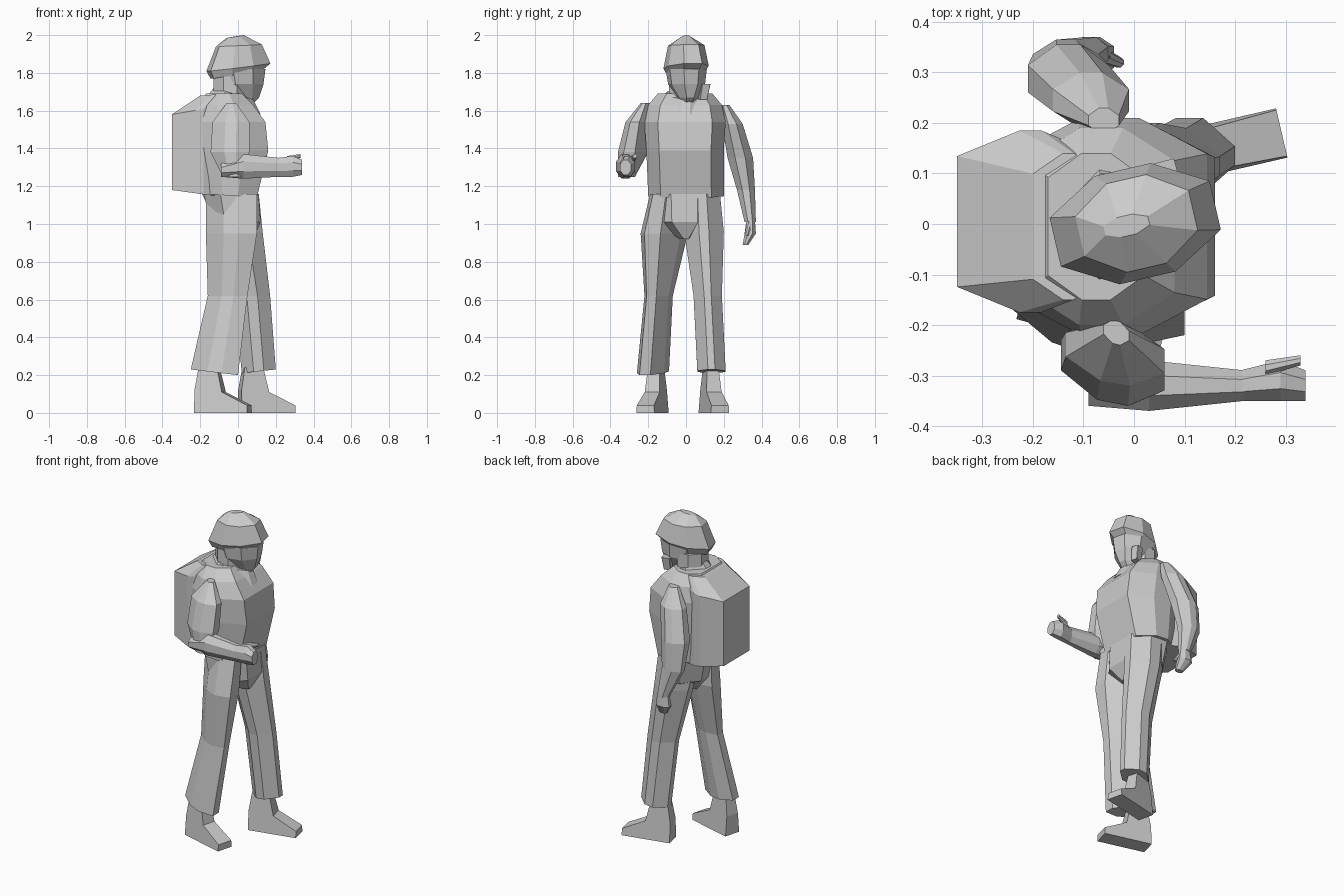
import bpy, bmesh
from math import radians
from mathutils import Matrix, Vector

default_cube = bpy.data.objects.get("Cube")
if default_cube:
    bpy.data.objects.remove(default_cube)

GREY = (0.6, 0.6, 0.6, 1)
plain_grey = bpy.data.materials.new("plain grey")
plain_grey.use_nodes = True
plain_grey.diffuse_color = GREY
for node in plain_grey.node_tree.nodes:
    if node.type == "BSDF_PRINCIPLED":
        node.inputs["Base Color"].default_value = GREY

CM = 0.01


def finish(name, bm, turn=0, at=(0, 0, 0)):
    """Turn a mesh about the vertical, scale from centimetres and add it flat shaded."""
    bmesh.ops.transform(bm, verts=bm.verts,
                        matrix=Matrix.Scale(CM, 4) @ Matrix.Translation(Vector(at))
                        @ Matrix.Rotation(radians(turn), 4, "Z"))
    bmesh.ops.recalc_face_normals(bm, faces=bm.faces)
    mesh = bpy.data.meshes.new(name)
    bm.to_mesh(mesh)
    bm.free()
    mesh.materials.append(plain_grey)
    obj = bpy.data.objects.new(name, mesh)
    bpy.context.collection.objects.link(obj)
    return obj


def ring_points(low_a, high_a, low_b, high_b, start, end, flat_a, flat_b, skew):
    """Chamfered, skewed rectangle; its height runs from start to end along a."""
    mid_a, mid_b = (low_a + high_a) / 2, (low_b + high_b) / 2
    half_a, half_b = (high_a - low_a) / 2, (high_b - low_b) / 2
    corners = [(1, -flat_b), (1, flat_b), (flat_a, 1), (-flat_a, 1),
               (-1, flat_b), (-1, -flat_b), (-flat_a, -1), (flat_a, -1)]
    width = 1 - flat_a * abs(skew)
    return [(mid_a + u * half_a, mid_b + (v * width + u * skew) * half_b,
             start + (end - start) * (u + 1) / 2) for u, v in corners]


def loft(name, rings, flat_a=0.4, flat_b=0.4, skew=0, along_x=False, turn=0):
    """Skin a stack of rings given as (low a, high a, low b, high b, start[, end])."""
    bm = bmesh.new()
    loops = []
    for ring in rings:
        low_a, high_a, low_b, high_b, start = ring[:5]
        points = ring_points(low_a, high_a, low_b, high_b, start, ring[-1],
                             flat_a, flat_b, skew)
        if along_x:
            points = [(c, a, b) for a, b, c in points]
        loops.append([bm.verts.new(p) for p in points])
    for lower, upper in zip(loops, loops[1:]):
        for i in range(len(lower)):
            j = (i + 1) % len(lower)
            bm.faces.new((lower[i], lower[j], upper[j], upper[i]))
    bm.faces.new(loops[0])
    bm.faces.new(loops[-1])
    return finish(name, bm, turn)


def shoe(name, at, turn):
    """Side profile extruded across the foot, narrower at the ankle."""
    profile = [(0, 0), (29, 0), (29, 4), (15, 11), (12, 24), (2, 24), (0, 12)]
    bm = bmesh.new()
    sides = []
    for side in (-1, 1):
        sides.append([bm.verts.new((x, side * (5 - z * 0.08), z)) for x, z in profile])
        bm.faces.new(sides[-1])
    for i in range(len(profile)):
        j = (i + 1) % len(profile)
        bm.faces.new((sides[0][i], sides[0][j], sides[1][j], sides[1][i]))
    return finish(name, bm, turn, at)


# Feet and trousers
shoe("right_shoe", at=(-22, -14, 0), turn=-15)
shoe("left_shoe", at=(1, 11.5, 0), turn=13)
loft("right_trouser_leg", [(-25, 0, -26, -9, 23, 20), (-16, 5, -22, -7, 62),
                           (-17, 10, -24, 1, 95), (-17, 10, -19, 1, 116)],
     flat_a=0.3, skew=-0.5)
loft("left_trouser_leg", [(2, 20, 6, 21, 21, 23), (-2, 17, 4, 19, 62),
                          (-10, 13, -1, 20, 96), (-14, 11, -1, 18, 116)],
     flat_a=0.3, flat_b=0.25)
loft("trouser_seat", [(-8, 8, -3, 3, 92), (-15, 12, -18, 17, 101),
                      (-18, 11, -19, 18, 116)])

# Jacket, backpack and collar
loft("jacket", [(-18, 10, -20, 20, 116, 114), (-24, 16, -21, 20, 139),
                (-24, 14.5, -22, 21, 154), (-21, 8, -20, 19, 163),
                (-17, 2, -15, 14, 169)], flat_a=0.3, flat_b=0.67)
loft("backpack", [(-35, -6, -17, 18, 118, 114), (-35, -6, -17.5, 18.5, 158, 163),
                  (-20, -6, -15, 14, 168, 169)], flat_a=0.15, flat_b=0.72)
loft("collar", [(-16, 12, -14, 13, 168, 158), (-13, 8, -10, 10, 172, 166)], flat_b=0.2)

# Head, helmet and mouthpiece, turned a little to the left
loft("neck", [(-13, 5, -9, 9, 162), (-13, 5, -9, 9, 178)])
loft("head", [(-4, 7, -4, 4, 163), (-3, 11, -5, 5, 167), (-10, 13, -9, 9, 174),
              (-13, 14, -10, 10, 182)], turn=12)
loft("helmet", [(-14, 13, -9, 9, 177, 182), (-16, 16.5, -11, 11, 181, 185),
                (-11, 12, -9, 9, 194, 195), (-6, 3, -2, 2, 198.5, 200)],
     flat_a=0.35, flat_b=0.45, turn=13)
loft("mouthpiece", [(6, 10, 5, 9, 166), (6, 11, 6, 10.5, 174)], flat_a=0.9,
     flat_b=0.9, turn=15)

# Right arm, bent forwards
loft("right_upper_arm", [(-8, 3, -36, -27, 125), (-14.5, 6, -36, -20, 138),
                         (-13.5, 6, -32, -19, 154), (-6, -1, -24, -19, 164)],
     flat_a=0.3, skew=-0.25)
loft("right_forearm", [(-36, -27, 125, 132, -9), (-37, -27, 124, 137, 3),
                       (-35, -29, 125, 135, 22)], along_x=True)
loft("right_hand", [(-35, -29, 125, 135, 21), (-35, -27, 125, 136, 29),
                    (-35, -29, 126, 134, 34)], along_x=True)
loft("right_thumb", [(-30, -27, 132, 136, 26), (-28, -26, 135, 137, 33)], along_x=True)

# Left arm, hanging down
loft("left_arm", [(-12, -5, 31, 37, 101), (-20, -7, 27, 36.5, 118),
                  (-21, -5, 22, 35.5, 135), (-16, -1, 19, 30, 153),
                  (-9, -3, 18, 23, 163)], flat_a=0.3)
loft("left_hand", [(-9, -4, 30, 33, 89), (-13, -4, 31, 37, 95),
                   (-12, -5, 32, 36.5, 102)])
loft("left_thumb", [(-4, -2, 31, 33, 94), (-8, -5, 32, 35, 100)])
